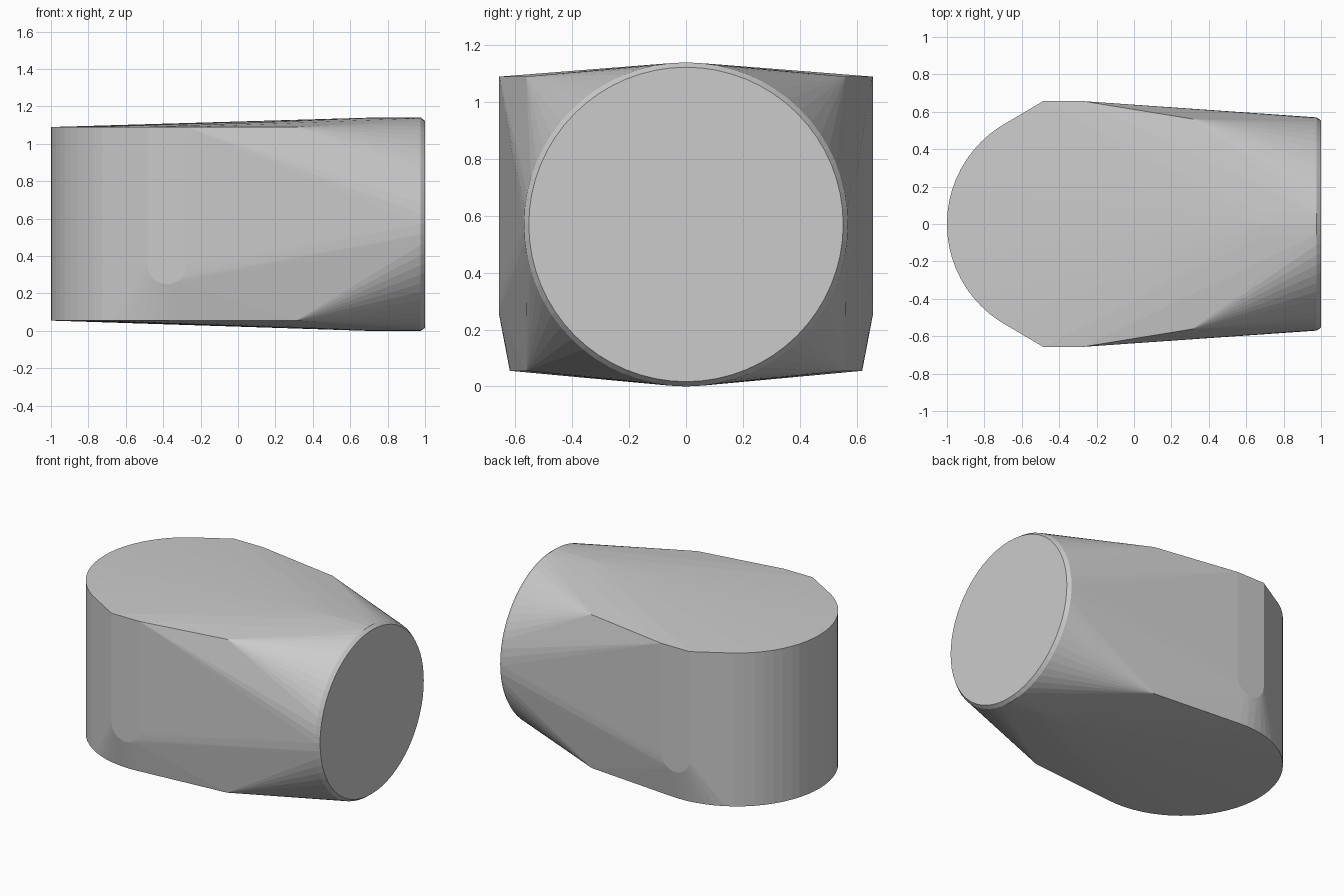
import bpy, bmesh
from math import sin, cos, pi, radians

if "Cube" in bpy.data.objects:
    bpy.data.objects.remove(bpy.data.objects["Cube"])

Z0, Z1 = 0.055, 1.09          # bottom and top of the rounded back
BACK_X, BACK_R = -0.38, 0.62  # rounded back
MID_Z, RIM_R = 0.57, 0.57     # round front end
N = 64

points = []

# Upright rounded back
for i in range(N):
    a = 2 * pi * i / N
    for z in (Z0, Z1):
        points.append((BACK_X + BACK_R * cos(a), BACK_R * sin(a), z))

# Side pads with a half-round lower end, and the shoulder corners
for s in (-1, 1):
    for i in range(17):
        a = pi + pi * i / 16
        points.append((BACK_X + 0.105 * cos(a), s * 0.657, 0.355 + 0.105 * sin(a)))
    for dx in (-0.105, 0.105):
        points.append((BACK_X + dx, s * 0.657, Z1))
    for z in (Z0, Z1):
        points.append((0.31, s * 0.562, z))

# Round front end with a small chamfer
for x, r in ((0.70, RIM_R), (0.977, RIM_R), (1.0, 0.553)):
    for i in range(N):
        a = 2 * pi * i / N
        points.append((x, r * cos(a), MID_Z + r * sin(a)))

# Hull wraps all sections into one body
bm = bmesh.new()
for p in points:
    bm.verts.new(p)
hull = bmesh.ops.convex_hull(bm, input=bm.verts[:])
bmesh.ops.delete(bm, geom=[v for v in bm.verts if not v.link_faces], context='VERTS')
bmesh.ops.dissolve_limit(bm, angle_limit=radians(0.1), verts=bm.verts[:], edges=bm.edges[:])
bmesh.ops.recalc_face_normals(bm, faces=bm.faces[:])

mesh = bpy.data.meshes.new("hull_body")
bm.to_mesh(mesh)
bm.free()
body = bpy.data.objects.new("hull_body", mesh)
bpy.context.collection.objects.link(body)
